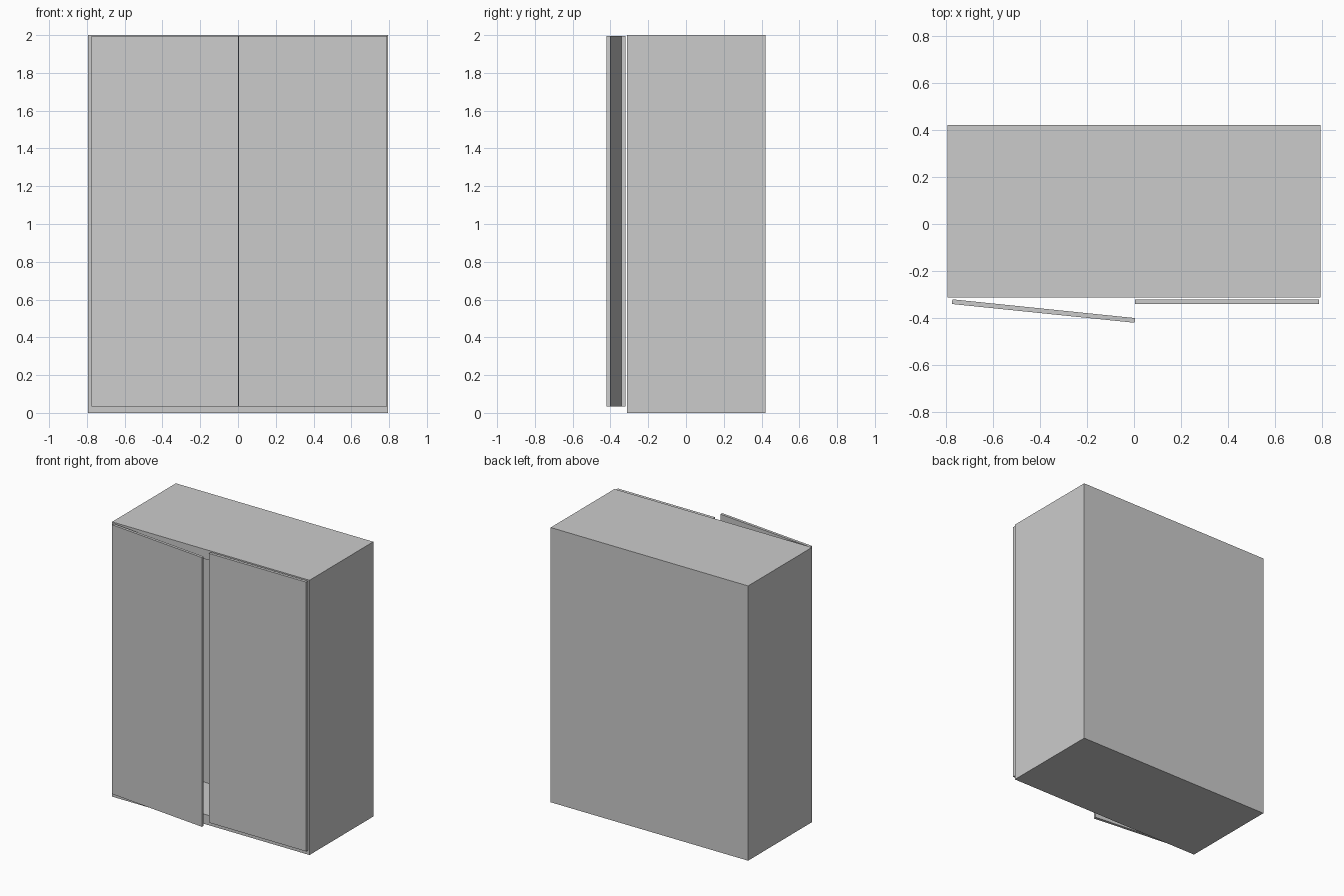
import bpy, bmesh, math
from mathutils import Matrix, Vector

if "Cube" in bpy.data.objects:
    bpy.data.objects.remove(bpy.data.objects["Cube"])


def box_mesh(lo, hi):
    lo, hi = Vector(lo), Vector(hi)
    bm = bmesh.new()
    bmesh.ops.create_cube(bm, size=1, matrix=Matrix.Translation((lo + hi) / 2)
                          @ Matrix.Diagonal((*(hi - lo), 1)))
    return bm


def finish(bm, name):
    mesh = bpy.data.meshes.new(name)
    bm.to_mesh(mesh)
    bm.free()
    ob = bpy.data.objects.new(name, mesh)
    bpy.context.collection.objects.link(ob)
    return ob


# Cabinet body: box with a framed recess pushed into the front
bm = box_mesh((-0.795, -0.313, 0), (0.795, 0.421, 2))
bm.normal_update()
front = next(f for f in bm.faces if f.normal.y < -0.9)
bmesh.ops.inset_region(bm, faces=[front], thickness=0.1)
bmesh.ops.inset_region(bm, faces=[front], thickness=0)
bmesh.ops.translate(bm, verts=front.verts, vec=(0, 0.41, 0))
bmesh.ops.recalc_face_normals(bm, faces=bm.faces)
finish(bm, "cabinet_body")

# Doors: each modelled from its hinge edge, the left one slightly ajar
WIDTH, THICK, BOTTOM, TOP = 0.783, 0.02, 0.035, 1.995
for name, hinge_x, side, angle in (("left_door", -0.774, 1, -5.86),
                                   ("right_door", 0.788, -1, 0)):
    x0, x1 = sorted((0, side * WIDTH))
    door = finish(box_mesh((x0, -THICK, BOTTOM), (x1, 0, TOP)), name)
    door.location = (hinge_x, -0.321, 0)
    door.rotation_euler.z = math.radians(angle)
